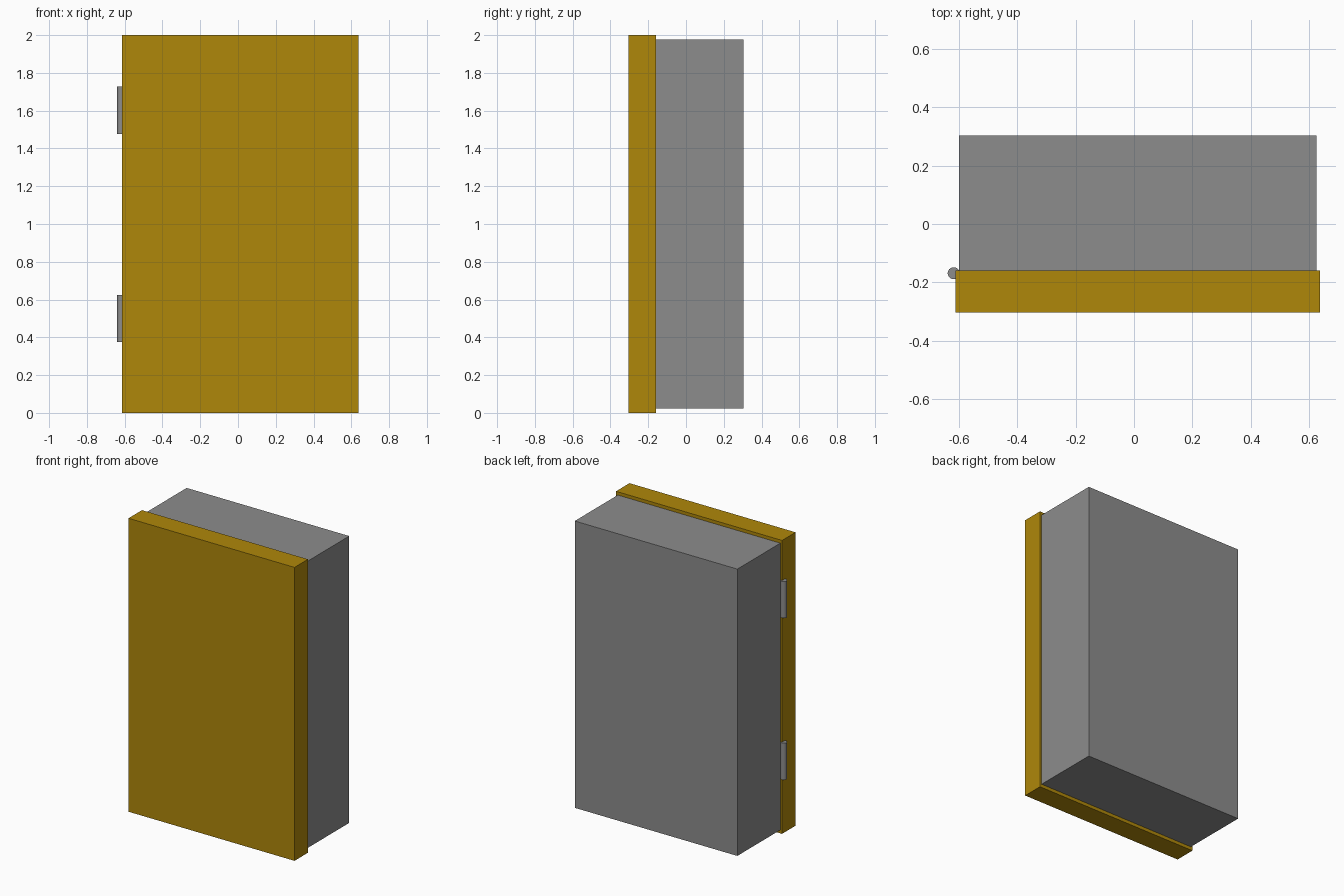
import bpy
import math

if "Cube" in bpy.data.objects:
    bpy.data.objects.remove(bpy.data.objects["Cube"])


def material(name, colour):
    mat = bpy.data.materials.new(name)
    mat.diffuse_color = (*colour, 1)
    mat.use_nodes = True
    mat.node_tree.nodes["Principled BSDF"].inputs["Base Color"].default_value = mat.diffuse_color
    return mat


def box(name, lo, hi, mat):
    bpy.ops.mesh.primitive_cube_add(size=1, location=[(a + b) / 2 for a, b in zip(lo, hi)])
    ob = bpy.context.object
    ob.name = name
    ob.scale = [b - a for a, b in zip(lo, hi)]
    bpy.ops.object.transform_apply(location=False, rotation=False, scale=True)
    ob.data.materials.append(mat)


gold = material("door_yellow", (0.43, 0.245, 0.003))
grey = material("dark_grey", (0.265, 0.265, 0.265))

# Cabinet body, its front edge tucked slightly into the door
box("cabinet_body", (-0.6, -0.17, 0.023), (0.626, 0.304, 1.978), grey)

# Door overlapping the body on every side
box("cabinet_door", (-0.613, -0.304, 0), (0.639, -0.159, 2), gold)

# Hinge barrels on the left edge
for name, z in (("lower_hinge", 0.5), ("upper_hinge", 1.602)):
    bpy.ops.mesh.primitive_cylinder_add(vertices=32, radius=0.0205, depth=0.25,
                                        location=(-0.619, -0.169, z))
    hinge = bpy.context.object
    hinge.name = name
    hinge.data.materials.append(grey)
    bpy.ops.object.shade_smooth_by_angle(angle=math.radians(30))
